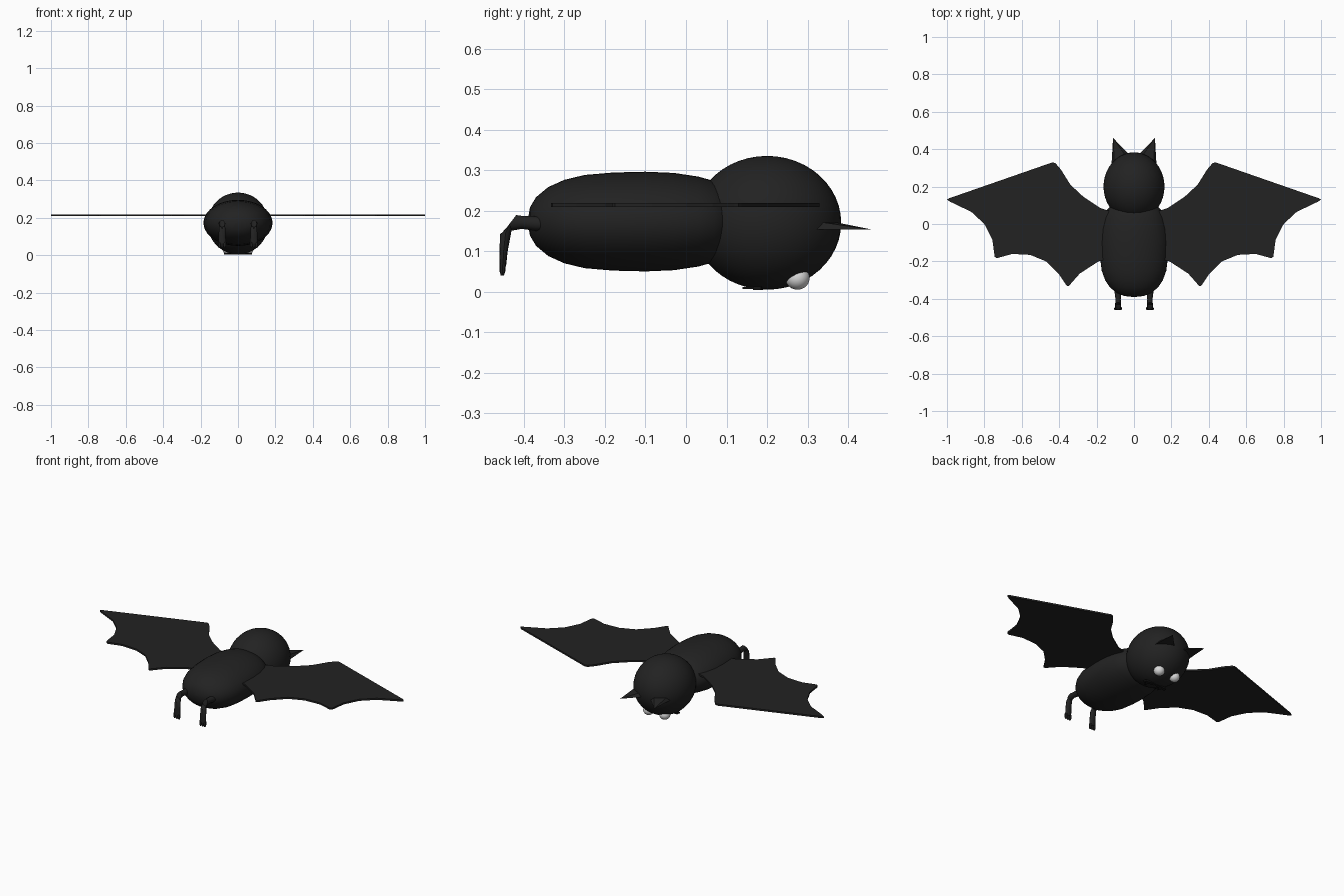
import bpy, bmesh, math
from mathutils import Vector

if "Cube" in bpy.data.objects:
    bpy.data.objects.remove(bpy.data.objects["Cube"], do_unlink=True)


def material(name, color, rough=0.8):
    m = bpy.data.materials.new(name)
    m.use_nodes = True
    m.diffuse_color = (*color, 1)
    node = m.node_tree.nodes["Principled BSDF"]
    node.inputs["Base Color"].default_value = (*color, 1)
    node.inputs["Roughness"].default_value = rough
    return m


FUR = material("charcoal_fur", (0.016, 0.016, 0.016))
EYE = material("pale_grey_eye", (0.7, 0.7, 0.7))
MOUTH = material("dark_mouth", (0.008, 0.008, 0.008))


def finish(name, bm, mat, smooth=True):
    bmesh.ops.recalc_face_normals(bm, faces=bm.faces)
    mesh = bpy.data.meshes.new(name)
    bm.to_mesh(mesh)
    bm.free()
    mesh.materials.append(mat)
    ob = bpy.data.objects.new(name, mesh)
    bpy.context.collection.objects.link(ob)
    if smooth:
        bpy.ops.object.select_all(action="DESELECT")
        ob.select_set(True)
        bpy.context.view_layer.objects.active = ob
        bpy.ops.object.shade_smooth_by_angle(angle=math.radians(40))
    return ob


def ellipsoid(name, center, radii, mat):
    bm = bmesh.new()
    bmesh.ops.create_uvsphere(bm, u_segments=40, v_segments=24, radius=1)
    for v in bm.verts:
        v.co = Vector(center) + Vector(a * r for a, r in zip(v.co, radii))
    return finish(name, bm, mat)


def loft(name, rings, mat, segments=32):
    """Elliptical rings (center, half axis, half axis) joined into a capped tube."""
    bm = bmesh.new()
    loops = []
    for c, a, b in rings:
        loop = []
        for i in range(segments):
            t = math.tau * i / segments
            loop.append(bm.verts.new(Vector(c) + Vector(a) * math.cos(t) + Vector(b) * math.sin(t)))
        loops.append(loop)
    for p, q in zip(loops, loops[1:]):
        for i in range(segments):
            j = (i + 1) % segments
            bm.faces.new((p[i], p[j], q[j], q[i]))
    bm.faces.new(loops[0])
    bm.faces.new(loops[-1])
    return finish(name, bm, mat)


def plate(name, outline, z, thick, mat, side=1):
    bm = bmesh.new()
    face = bm.faces.new([bm.verts.new((side * x, y, z)) for x, y in outline])
    up = bmesh.ops.extrude_face_region(bm, geom=[face])["geom"]
    bmesh.ops.translate(bm, vec=(0, 0, thick), verts=[g for g in up if isinstance(g, bmesh.types.BMVert)])
    return finish(name, bm, mat, False)


def hull(name, points, mat, side=1):
    bm = bmesh.new()
    for x, y, z in points:
        bm.verts.new((side * x, y, z))
    bmesh.ops.convex_hull(bm, input=bm.verts)
    return finish(name, bm, mat, False)


# Barrel-shaped body lying along y
profile = [(-.39, .005), (-.385, .035), (-.37, .06), (-.34, .085), (-.3, .103), (-.25, .115), (-.18, .121),
           (-.1, .123), (-.03, .12), (.03, .111), (.07, .1), (.1, .08), (.12, .05), (.13, .005)]
loft("body", [((0, y, .173), (r * 1.5, 0, 0), (0, 0, r)) for y, r in profile], FUR, 40)

# Round head
ellipsoid("head", (0, .2, .17), (.163, .183, .165), FUR)

# Wing membrane: leading edge, tip, then scalloped trailing edge
wing = [(.1, .06), (.18, .085), (.27, .145), (.34, .21), (.39, .29), (.42, .325), (.435, .33),
        (.99, .137), (1, .13), (.985, .12), (.87, .065), (.8, 0), (.757, -.085), (.745, -.175), (.735, -.183),
        (.65, -.16), (.555, -.165), (.47, -.2), (.4, -.27), (.36, -.33), (.35, -.333),
        (.29, -.265), (.19, -.2), (.1, -.18)]

for side, label in ((1, "left"), (-1, "right")):
    plate(label + "_wing", wing, .209, .01, FUR, side)

    # Pointed flat ear
    hull(label + "_ear", [(.112, .46, .153), (.12, .32, .153), (.02, .365, .153),
                          (.105, .33, .172), (.045, .365, .172), (.085, .385, .166)], FUR, side)

    ellipsoid(label + "_eye", (side * .053, .275, .034), (.03, .03, .029), EYE)

    # Leg reaching back, then bending down into the foot
    x = side * .085
    loft(label + "_leg", [((x, -.32, .168), (.019, 0, 0), (0, 0, .018)),
                          ((x, -.37, .168), (.018, 0, 0), (0, 0, .018)),
                          ((x, -.405, .171), (.014, 0, 0), (0, 0, .016)),
                          ((x, -.435, .168), (.016, 0, 0), (0, .016, .021)),
                          ((x, -.445, .145), (.017, 0, 0), (0, .014, .003)),
                          ((x, -.45, .1), (.019, 0, 0), (0, .01, 0)),
                          ((x, -.452, .062), (.021, 0, 0), (0, .008, 0))], FUR, 12)
    for i in (-1, 0, 1):
        tx = x + i * .014
        loft(label + "_toe", [((tx, -.452, .07), (.008, 0, 0), (0, .008, 0)),
                              ((tx, -.453, .05), (.008, 0, 0), (0, .007, 0)),
                              ((tx, -.453, .04), (.004, 0, 0), (0, .004, 0))], FUR, 8)

    # Flat fang below the mouth
    plate(label + "_fang", [(.03, .18), (.06, .18), (.045, .14)], .007, .004, MOUTH, side)

# Thin mouth strip under the head
plate("mouth", [(-.075, .165), (0, .175), (.075, .165), (.07, .185), (0, .19), (-.07, .185)], .004, .009, MOUTH)
